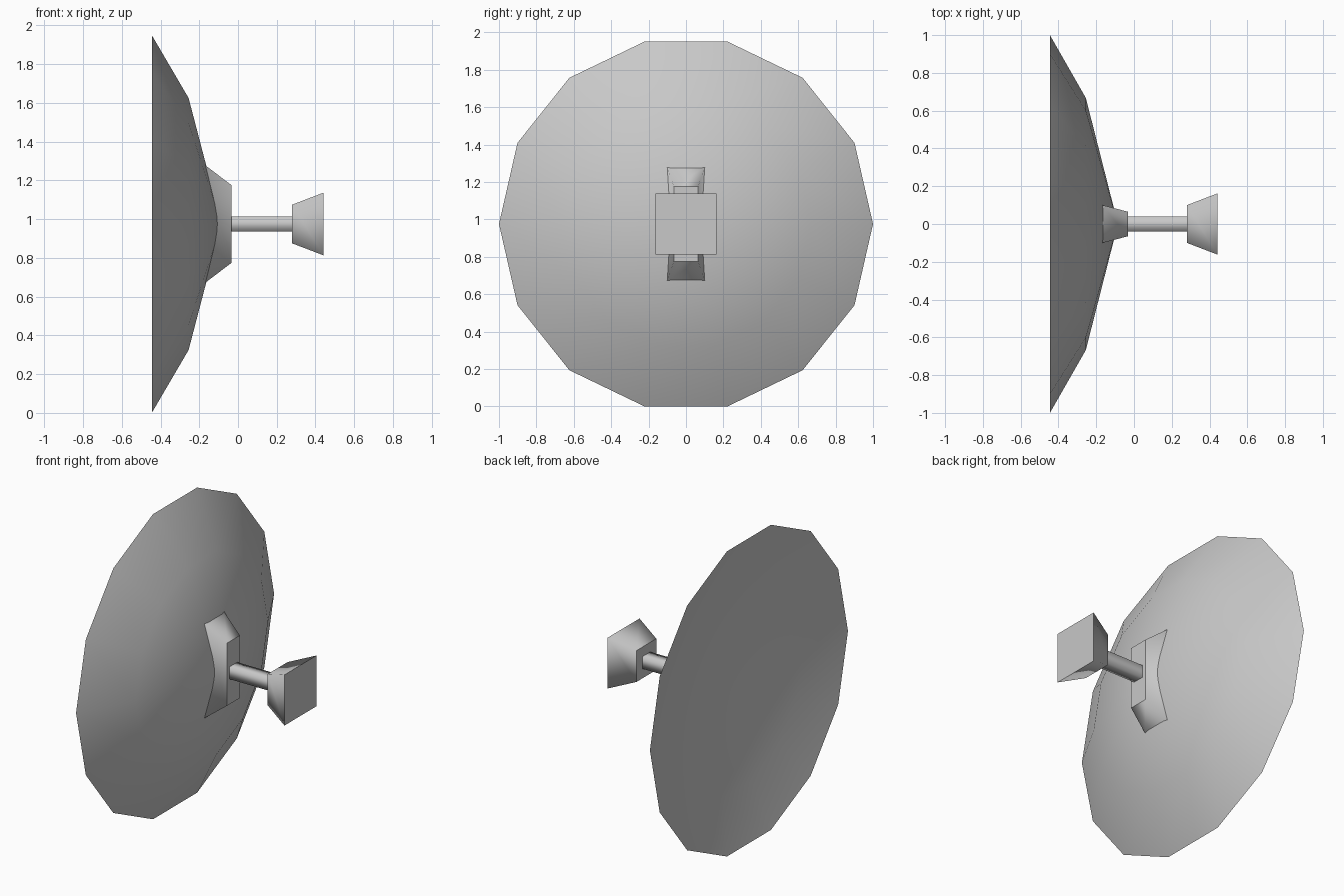
import bpy, bmesh, math

cube = bpy.data.objects.get("Cube")
if cube:
    bpy.data.objects.remove(cube, do_unlink=True)

SIDES = 14
CENTRE_Z = math.cos(math.pi / SIDES)

grey = bpy.data.materials.new("light grey")
grey.use_nodes = True
colour = (0.58, 0.58, 0.58, 1)
grey.diffuse_color = colour
grey.node_tree.nodes["Principled BSDF"].inputs["Base Color"].default_value = colour


def finish(name, bm, sharp_loops):
    """Smooth the faces, keep the given loops sharp and place the object."""
    for f in bm.faces:
        f.smooth = True
    for loop in sharp_loops:
        for e in {e for v in loop for e in v.link_edges if e.other_vert(v) in loop}:
            e.smooth = False
    bmesh.ops.recalc_face_normals(bm, faces=bm.faces)
    mesh = bpy.data.meshes.new(name)
    bm.to_mesh(mesh)
    bm.free()
    mesh.materials.append(grey)
    obj = bpy.data.objects.new(name, mesh)
    obj.location.z = CENTRE_Z
    bpy.context.collection.objects.link(obj)


def ring(bm, x, radius):
    """Regular polygon of vertices around the x axis."""
    steps = [2 * math.pi * i / SIDES for i in range(SIDES)]
    return [bm.verts.new((x, radius * math.cos(a), radius * math.sin(a))) for a in steps]


def bridge(bm, back, front):
    n = len(back)
    for i in range(n):
        j = (i + 1) % n
        bm.faces.new((back[i], back[j], front[j], front[i]))


def shell(bm, rim, bend_x, apex_x):
    """Steep rim band plus a shallow cone."""
    bend = ring(bm, bend_x, 0.667)
    apex = bm.verts.new((apex_x, 0, 0))
    bridge(bm, rim, bend)
    for i in range(SIDES):
        bm.faces.new((bend[i], bend[(i + 1) % SIDES], apex))


def taper(name, *ends):
    """Block along x between two rectangles given as (x, half y, half z)."""
    bm = bmesh.new()
    loops = [[bm.verts.new((x, hy * y, hz * z))
              for y, z in ((1, 1), (-1, 1), (-1, -1), (1, -1))]
             for x, hy, hz in ends]
    bridge(bm, *loops)
    for loop in loops:
        bm.faces.new(loop)
    finish(name, bm, loops)


# Dish: deep outer shell and shallow hollow inside, sharing one rim
bm = bmesh.new()
rim = ring(bm, -0.445, 1.0)
shell(bm, rim, -0.255, -0.085)
shell(bm, rim, -0.365, -0.294)
finish("dish", bm, [rim])

# Mount, post and feed horn along the dish axis
taper("mount", (-0.17, 0.101, 0.304), (-0.033, 0.065, 0.2))
taper("post", (-0.04, 0.039, 0.039), (0.285, 0.039, 0.039))
taper("feed_horn", (0.28, 0.1, 0.1), (0.442, 0.162, 0.162))
